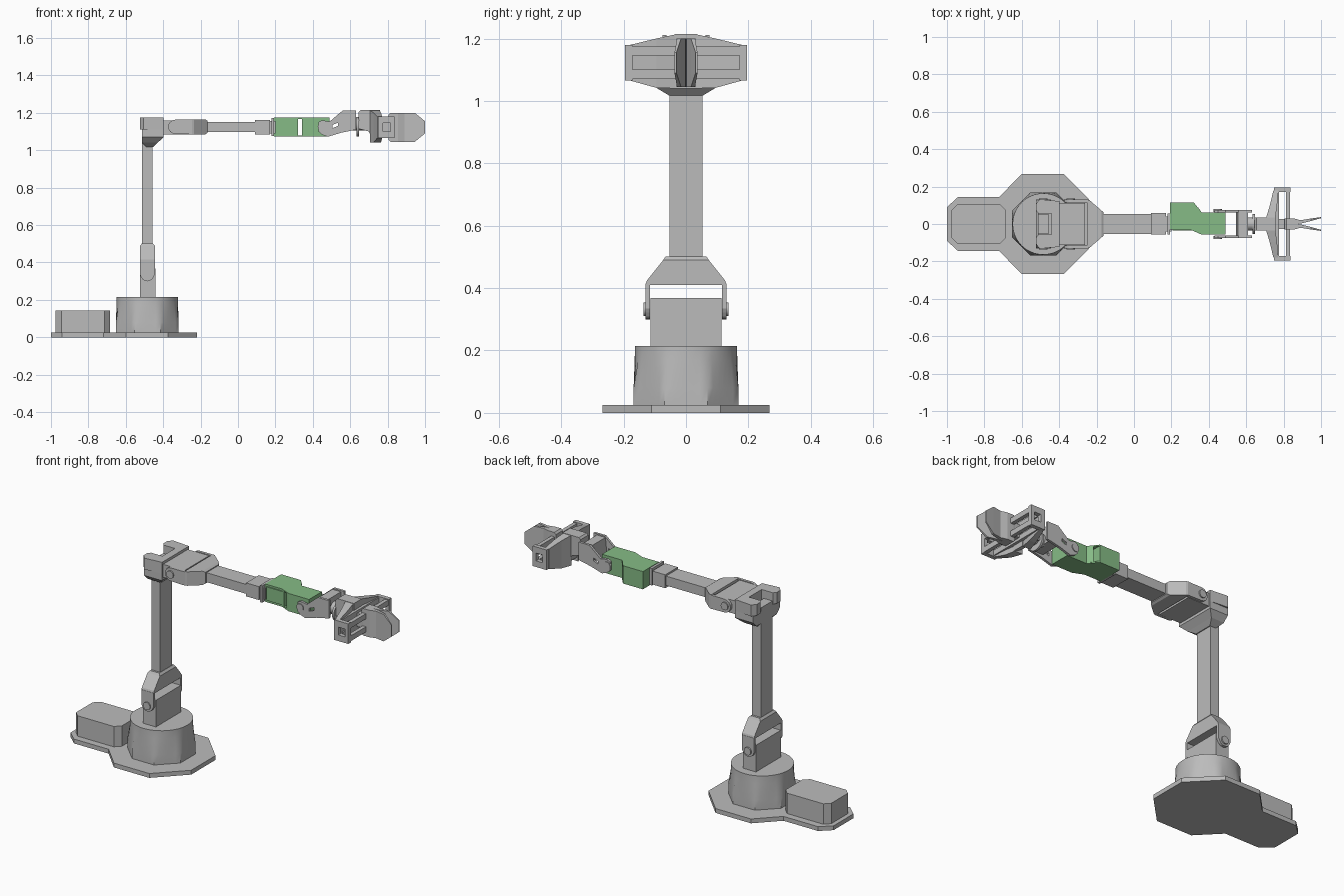
import bpy, bmesh, math
from mathutils import Vector

if "Cube" in bpy.data.objects:
    bpy.data.objects.remove(bpy.data.objects["Cube"])


def material(name, rgb):
    m = bpy.data.materials.new(name)
    m.use_nodes = True
    col = (*rgb, 1)
    m.diffuse_color = col
    m.node_tree.nodes["Principled BSDF"].inputs["Base Color"].default_value = col
    return m


GREY = material("grey", (0.5, 0.5, 0.5))
GREEN = material("green", (0.24, 0.5, 0.24))


def loft(name, sections, mat=GREY, smooth=False):
    """Skin a row of equally sized rings of 3D points and cap both ends."""
    bm = bmesh.new()
    rings = [[bm.verts.new(p) for p in s] for s in sections]
    n = len(rings[0])
    for a, b in zip(rings, rings[1:]):
        for i in range(n):
            j = (i + 1) % n
            bm.faces.new((a[i], a[j], b[j], b[i]))
    bm.faces.new(rings[0][::-1])
    bm.faces.new(rings[-1])
    bmesh.ops.recalc_face_normals(bm, faces=bm.faces)
    me = bpy.data.meshes.new(name)
    bm.to_mesh(me)
    bm.free()
    me.materials.append(mat)
    ob = bpy.data.objects.new(name, me)
    bpy.context.collection.objects.link(ob)
    if smooth:
        bpy.ops.object.select_all(action='DESELECT')
        ob.select_set(True)
        bpy.context.view_layer.objects.active = ob
        bpy.ops.object.shade_smooth_by_angle(angle=math.radians(30))
    return ob


def prism(name, pts, axis, lo, hi, mat=GREY, smooth=False):
    """Extrude a 2D outline along an axis; the outline uses the other two axes in order."""
    def put(p, d):
        c = list(p)
        c.insert("xyz".index(axis), d)
        return c
    return loft(name, [[put(p, d) for p in pts] for d in (lo, hi)], mat, smooth)


def box(name, x, y, z, mat=GREY):
    return prism(name, [(x[0], y[0]), (x[1], y[0]), (x[1], y[1]), (x[0], y[1])], "z", *z, mat)


def rect(x, y, z):
    """Ring at constant x."""
    return [(x, y[0], z[0]), (x, y[1], z[0]), (x, y[1], z[1]), (x, y[0], z[1])]


def circle(cx, cy, r, n=24, start=0, sweep=2 * math.pi):
    return [(cx + r * math.cos(start + sweep * i / n), cy + r * math.sin(start + sweep * i / n))
            for i in range(n)]


def sides(lo, hi):
    """Left and right mirrored y ranges."""
    return (("left", lo, hi), ("right", -hi, -lo))


def cut(ob, cutter):
    mod = ob.modifiers.new("hole", 'BOOLEAN')
    mod.object = cutter
    mod.solver = 'EXACT'
    bpy.context.view_layer.objects.active = ob
    bpy.ops.object.modifier_apply(modifier=mod.name)
    bpy.data.objects.remove(cutter)


CX = -0.485   # turning axis of the base
AZ = 1.125    # height of the forearm axis

# Base plate, control box and turret
plate = [(-1, .09), (-.94, .145), (-.72, .145), (-.60, .268), (-.375, .268), (-.22, .11)]
prism("base_plate", plate + [(x, -y) for x, y in reversed(plate)], "z", 0, 0.025)
prism("control_box", [(-.975, .075), (-.945, .105), (-.715, .105), (-.685, .075),
                      (-.685, -.075), (-.715, -.105), (-.945, -.105), (-.975, -.075)],
      "z", 0.025, 0.142)


def turret_ring(z, blend):
    ring = []
    for i in range(48):
        a = math.tau * i / 48 + math.pi / 8
        off = (a + math.pi / 8) % (math.pi / 4) - math.pi / 8
        r = (1 - blend) * 0.168 / math.cos(off) + blend * 0.164
        ring.append((CX + r * math.cos(a), r * math.sin(a), z))
    return ring


loft("turret", [turret_ring(.025, 0), turret_ring(.08, 0), turret_ring(.17, .9),
                turret_ring(.215, 1)], smooth=True)

# Shoulder block, fork and column
box("shoulder_block", (-.523, -.442), (-.113, .113), (.215, .368))
loft("shoulder_yoke", [
    [(-.523, -.13, .41), (-.445, -.13, .41), (-.445, .13, .41), (-.523, .13, .41)],
    [(-.523, -.125, .425), (-.445, -.125, .425), (-.445, .125, .425), (-.523, .125, .425)],
    [(-.523, -.073, .49), (-.445, -.073, .49), (-.445, .073, .49), (-.523, .073, .49)],
    [(-.513, -.065, .502), (-.455, -.065, .502), (-.455, .065, .502), (-.513, .065, .502)]])
for side, lo, hi in sides(.115, .13):
    arm = [(-.523, .415), (-.523, .335)]
    arm += circle(CX, .335, .036, 8, math.pi, math.pi)[1:] + [(-.445, .335), (-.445, .415)]
    prism(f"shoulder_arm_{side}", arm, "y", lo, hi)
for side, lo, hi in sides(.12, .137):
    prism(f"shoulder_pin_{side}", circle(CX, .332, .022, 16), "y", lo, hi, smooth=True)
box("column", (-.512, -.457), (-.053, .053), (.49, 1.13))

# Elbow: flared socket, notched bracket and pivot block
loft("elbow_socket", [
    [(-.492, -.055, 1.018), (-.452, -.055, 1.018), (-.452, .055, 1.018), (-.492, .055, 1.018)],
    [(-.512, -.092, 1.04), (-.43, -.092, 1.04), (-.43, .092, 1.04), (-.512, .092, 1.04)],
    [(-.512, -.122, 1.07), (-.397, -.122, 1.07), (-.397, .122, 1.07), (-.512, .122, 1.07)],
    [(-.512, -.122, 1.11), (-.397, -.122, 1.11), (-.397, .122, 1.11), (-.512, .122, 1.11)]])
half = [(-.44, .057), (-.512, .057), (-.525, .075), (-.525, .105), (-.505, .132), (-.397, .122)]
prism("elbow_bracket", half + [(x, -y) for x, y in reversed(half)], "z", 1.11, 1.175)
box("elbow_block", (-.40, -.262), (-.112, .112), (1.085, 1.16))
loft("elbow_yoke", [
    rect(-.25, (-.13, .13), (1.085, 1.165)), rect(-.235, (-.125, .125), (1.085, 1.165)),
    rect(-.175, (-.073, .073), (1.085, 1.165)), rect(-.163, (-.062, .062), (1.093, 1.157))])
for side, lo, hi in sides(.114, .13):
    arm = circle(-.335, AZ, .038, 8, math.pi / 2, math.pi)
    prism(f"elbow_arm_{side}", arm + [(-.335, AZ - .038), (-.245, 1.085), (-.245, 1.163)],
          "y", lo, hi)
for side, lo, hi in sides(.12, .137):
    prism(f"elbow_pin_{side}", circle(-.338, AZ, .022, 16), "y", lo, hi, smooth=True)

# Forearm tube with its end sleeve and flange
box("forearm", (-.17, .10), (-.053, .053), (1.098, 1.152))
box("forearm_sleeve", (.09, .172), (-.055, .06), (1.085, 1.162))
box("forearm_neck", (.165, .20), (-.04, .04), (1.09, 1.155))
box("forearm_flange", (.178, .192), (-.055, .055), (1.075, 1.172))

# Green wrist housing: two blocks bridged by top and bottom covers
rear = [(.193, -.03), (.30, -.03), (.32, -.038), (.32, .115), (.193, .115)]
front = [(.342, .09), (.362, .062), (.49, .062), (.49, -.056), (.36, -.056), (.342, -.048)]
prism("wrist_rear_block", rear, "z", 1.077, 1.17, GREEN)
prism("wrist_front_block", front, "z", 1.077, 1.17, GREEN)
outline = rear[:2] + front[:1:-1] + [(.362, .062), (.32, .115), (.193, .115)]
for name, lo, hi in (("bottom", 1.072, 1.08), ("top", 1.167, 1.174)):
    prism(f"wrist_cover_{name}", outline, "z", lo, hi, GREEN)
box("wrist_side_panel", (.205, .31), (-.036, -.028), (1.085, 1.163), GREEN)

# Wrist fork: two cranked arms with slots, joined by a cross block
for side, lo, hi in sides(.062, .076):
    arm = prism(f"wrist_arm_{side}", [
        (.43, 1.15), (.45, 1.16), (.49, 1.153), (.545, 1.20), (.56, 1.212), (.63, 1.212),
        (.63, 1.11), (.55, 1.093), (.48, 1.072), (.45, 1.083), (.43, 1.10)], "y", lo, hi)
    cut(arm, prism("slot_cutter", [(.505, 1.118), (.535, 1.13), (.535, 1.147), (.505, 1.135)],
                   "y", lo - .02, hi + .02))
for side, lo, hi in sides(.065, .08):
    prism(f"wrist_pin_{side}", circle(.448, AZ, .022, 16), "y", lo, hi, smooth=True)
prism("wrist_cross_block", [(.545, 1.11), (.555, 1.205), (.61, 1.205), (.61, 1.11)],
      "y", -.07, .07)
prism("wrist_shaft", circle(0, 1.14, .035), "x", .60, .70, smooth=True)
prism("wrist_flange", circle(0, AZ, .053), "x", .634, .646, smooth=True)

# Gripper palm: central hub and two tapered wings
prism("palm_hub", [(.645, 1.205), (.655, 1.215), (.76, 1.215), (.76, 1.04), (.715, 1.06),
                   (.70, 1.10), (.645, 1.115)], "y", -.035, .035)
for side, s in (("left", 1), ("right", -1)):
    def wing(y, x0, x1, z0, z1):
        return [(x0, s * y, z0), (x1, s * y, z0), (x1, s * y, z1), (x0, s * y, z1)]
    loft(f"palm_wing_{side}", [wing(.03, .705, .755, 1.04, 1.214),
                               wing(.095, .725, .765, 1.042, 1.20),
                               wing(.178, .745, .77, 1.065, 1.18)])
    # End frame with a window
    y = sorted((s * .172, s * .196))
    frame = box(f"rail_end_{side}", (.748, .837), y, (1.065, 1.18))
    cut(frame, box("window_cutter", (.775, .815), (y[0] - .02, y[1] + .02), (1.10, 1.145)))
    # Diverging finger blade
    loft(f"finger_{side}", [rect(x, (s * a, s * b), z) for x, a, b, z in (
        (.805, 0, .03, (1.055, 1.19)), (.815, 0, .031, (1.045, 1.2)),
        (.855, 0, .03, (1.045, 1.2)), (.89, .002, .02, (1.045, 1.2)),
        (.945, .016, .029, (1.045, 1.2)), (1.0, .031, .037, (1.09, 1.155)))])

# Guide rails and finger carriage
for row, x in (("rear", (.752, .775)), ("front", (.812, .834))):
    for level, z in (("lower", (1.07, 1.10)), ("upper", (1.145, 1.175))):
        box(f"rail_{row}_{level}", x, (-.18, .18), z)
box("finger_carriage", (.755, .82), (-.028, .028), (1.085, 1.16))
